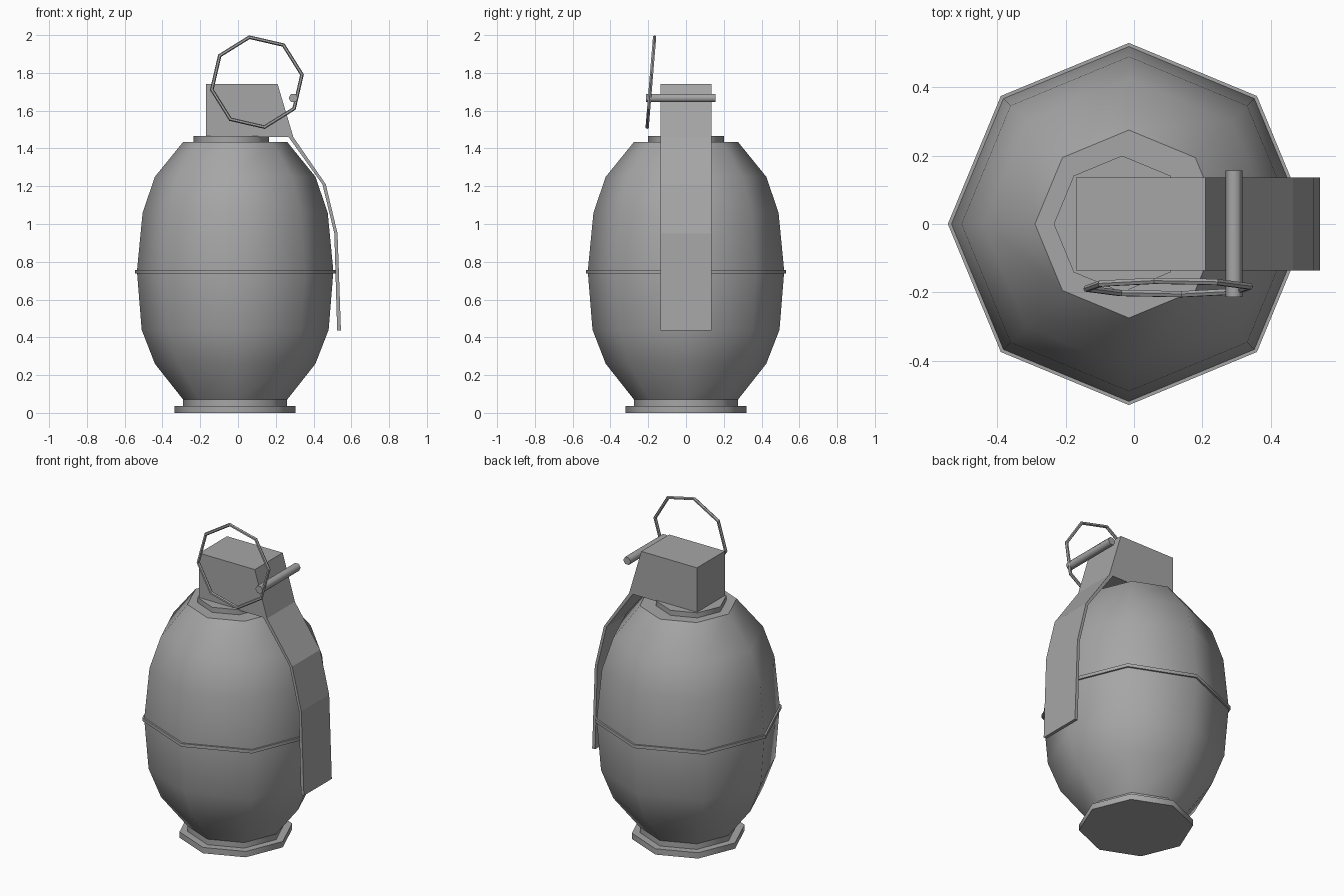
import bpy, bmesh, math
from mathutils import Matrix, Vector

cube = bpy.data.objects.get("Cube")
if cube:
    bpy.data.objects.remove(cube)

# One plain metal colour for everything
metal = bpy.data.materials.new("grey metal")
metal.use_nodes = True
GREY = (0.38, 0.38, 0.38, 1)
metal.diffuse_color = GREY
metal.node_tree.nodes["Principled BSDF"].inputs["Base Color"].default_value = GREY


def finish(name, bm, smooth=None):
    bmesh.ops.recalc_face_normals(bm, faces=bm.faces)
    mesh = bpy.data.meshes.new(name)
    bm.to_mesh(mesh)
    bm.free()
    mesh.materials.append(metal)
    obj = bpy.data.objects.new(name, mesh)
    bpy.context.collection.objects.link(obj)
    if smooth:
        bpy.ops.object.select_all(action='DESELECT')
        obj.select_set(True)
        bpy.context.view_layer.objects.active = obj
        bpy.ops.object.shade_smooth_by_angle(angle=math.radians(smooth))
    return obj


def lathe(name, profile, cx, sides=8, smooth=46):
    """Turn (radius, height) points about a vertical axis and cap the ends."""
    bm = bmesh.new()
    rings = []
    for r, z in profile:
        angles = [math.tau * i / sides for i in range(sides)]
        rings.append([bm.verts.new((cx + r * math.cos(a), r * math.sin(a), z))
                      for a in angles])
    for low, high in zip(rings, rings[1:]):
        for i in range(sides):
            j = (i + 1) % sides
            bm.faces.new((low[i], low[j], high[j], high[i]))
    bm.faces.new(rings[0])
    bm.faces.new(rings[-1])
    return finish(name, bm, smooth)


def side_prism(name, outline, half_width):
    """Extrude an (x, z) outline evenly to both sides along y."""
    bm = bmesh.new()
    face = bm.faces.new([bm.verts.new((x, -half_width, z)) for x, z in outline])
    out = bmesh.ops.extrude_face_region(bm, geom=[face])
    verts = [v for v in out["geom"] if isinstance(v, bmesh.types.BMVert)]
    bmesh.ops.translate(bm, verts=verts, vec=(0, 2 * half_width, 0))
    return finish(name, bm)


def ring(name, centre, radius, tube, start, tilt, sides=8, minor=6):
    """Faceted wire ring facing the front, leaning by the tilt angle."""
    bm = bmesh.new()
    lean = Matrix.Translation(centre) @ Matrix.Rotation(tilt, 4, 'X')
    loops = []
    for i in range(sides):
        a = start + math.tau * i / sides
        loop = []
        for k in range(minor):
            b = math.tau * k / minor
            r = radius + tube * math.cos(b)
            p = Vector((r * math.cos(a), tube * math.sin(b), r * math.sin(a)))
            loop.append(bm.verts.new(lean @ p))
        loops.append(loop)
    for i in range(sides):
        a, b = loops[i], loops[(i + 1) % sides]
        for k in range(minor):
            m = (k + 1) % minor
            bm.faces.new((a[k], a[m], b[m], b[k]))
    return finish(name, bm)


AXIS = -0.015

# Body, seam and base
lathe("body", [(0.275, 0.07), (0.425, 0.26), (0.495, 0.44), (0.52, 0.75),
               (0.49, 1.06), (0.425, 1.25), (0.275, 1.435)], AXIS)
lathe("seam_band", [(0.53, 0.737), (0.53, 0.757)], AXIS)
lathe("base_neck", [(0.275, 0.03), (0.275, 0.072)], AXIS)
lathe("base_foot", [(0.32, 0), (0.32, 0.036)], AXIS)
lathe("collar", [(0.2, 1.43), (0.2, 1.466)], -0.035)

# Head block and the bent lever below it
side_prism("head", [(-0.17, 1.46), (0.293, 1.46), (0.21, 1.74), (-0.17, 1.74)], 0.136)
side_prism("lever", [(0.293, 1.46), (0.465, 1.21), (0.527, 0.95), (0.545, 0.435),
                     (0.525, 0.435), (0.51, 0.95), (0.447, 1.21), (0.268, 1.46)], 0.136)

# Cross pin
bm = bmesh.new()
bmesh.ops.create_cone(bm, cap_ends=True, segments=6, radius1=0.025, radius2=0.025,
                      depth=0.37,
                      matrix=Matrix.Translation((0.293, -0.028, 1.667))
                      @ Matrix.Rotation(math.pi / 2, 4, 'X')
                      @ Matrix.Rotation(math.pi / 2, 4, 'Z'))
# keep the corners pointing sideways
flat = max(v.co.x for v in bm.verts) - 0.293
if flat < 0.024:
    bmesh.ops.rotate(bm, verts=bm.verts, cent=(0.293, 0, 1.667),
                     matrix=Matrix.Rotation(math.pi / 6, 3, 'Y'))
finish("pin", bm, 61)

# Pull ring
ring("pull_ring", (0.1, -0.186, 1.751), 0.242, 0.01,
     math.radians(99.5), -math.radians(4.7))
